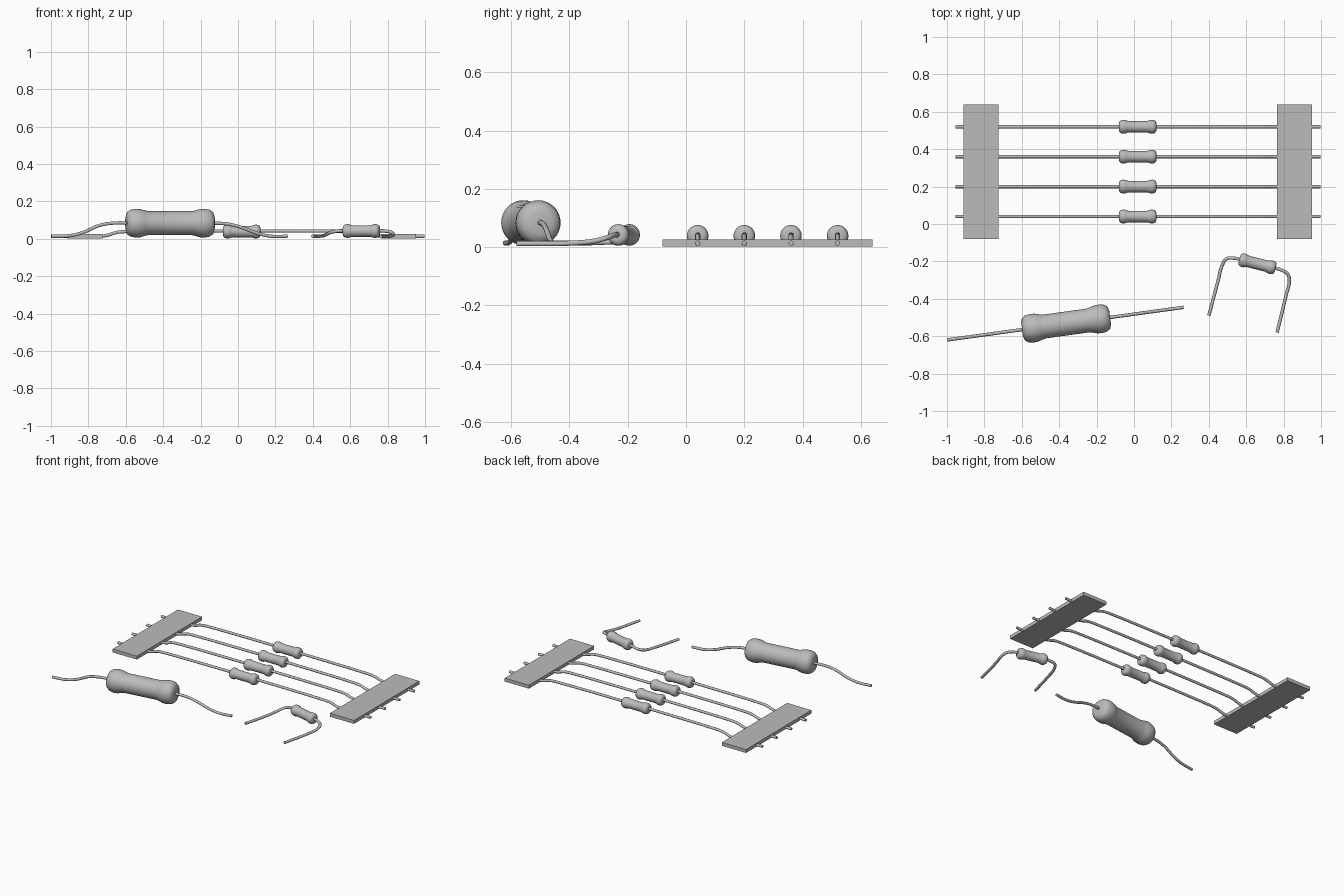
import bpy, bmesh, math
from mathutils import Vector, Matrix

cube = bpy.data.objects.get("Cube")
if cube:
    bpy.data.objects.remove(cube, do_unlink=True)

grey = bpy.data.materials.new("plain grey")
grey.use_nodes = True
grey.diffuse_color = (0.5, 0.5, 0.5, 1)
grey.node_tree.nodes["Principled BSDF"].inputs["Base Color"].default_value = (0.5, 0.5, 0.5, 1)


def finish(obj, smooth=True):
    obj.data.materials.clear()
    obj.data.materials.append(grey)
    if smooth:
        bpy.ops.object.select_all(action='DESELECT')
        obj.select_set(True)
        bpy.context.view_layer.objects.active = obj
        bpy.ops.object.shade_smooth_by_angle(angle=math.radians(50))


def add_mesh(name, bm):
    mesh = bpy.data.meshes.new(name)
    bm.to_mesh(mesh)
    bm.free()
    obj = bpy.data.objects.new(name, mesh)
    bpy.context.collection.objects.link(obj)
    return obj


# Half outline of a body: (fraction of half length, fraction of radius)
HALF = [(1, 0), (1, .5), (.97, .78), (.9, .93), (.79, 1), (.68, .98), (.59, .9), (.5, .83)]


def body(name, centre, length, radius, angle=0):
    """Dumbbell shaped body, lathed around its own long axis."""
    outline = HALF + [(-a, r) for a, r in reversed(HALF)]
    bm = bmesh.new()
    verts = [bm.verts.new((a * length / 2, 0, r * radius)) for a, r in outline]
    edges = [bm.edges.new(pair) for pair in zip(verts, verts[1:])]
    bmesh.ops.spin(bm, geom=verts + edges, cent=(0, 0, 0), axis=(1, 0, 0),
                   angle=math.tau, steps=32, use_duplicate=False)
    bmesh.ops.remove_doubles(bm, verts=bm.verts, dist=1e-5)
    bmesh.ops.recalc_face_normals(bm, faces=bm.faces)
    bm.transform(Matrix.Translation(centre) @ Matrix.Rotation(angle, 4, 'Z'))
    finish(add_mesh(name, bm))


def wire(name, points, radius=0.009):
    """Round wire along a smooth path."""
    curve = bpy.data.curves.new(name, 'CURVE')
    curve.dimensions = '3D'
    curve.bevel_depth = radius
    curve.bevel_resolution = 3
    curve.resolution_u = 6
    curve.use_fill_caps = True
    spline = curve.splines.new('BEZIER')
    spline.bezier_points.add(len(points) - 1)
    for bp, p in zip(spline.bezier_points, points):
        bp.co = p
        bp.handle_left_type = bp.handle_right_type = 'AUTO'
    helper = bpy.data.objects.new(name + " path", curve)
    bpy.context.collection.objects.link(helper)
    graph = bpy.context.evaluated_depsgraph_get()
    mesh = bpy.data.meshes.new_from_object(helper.evaluated_get(graph))
    bpy.data.objects.remove(helper, do_unlink=True)
    obj = bpy.data.objects.new(name, mesh)
    bpy.context.collection.objects.link(obj)
    finish(obj)


# Tape strips holding the row
for name, x0, x1 in (("left_tape", .765, .952), ("right_tape", -.912, -.725)):
    bm = bmesh.new()
    bmesh.ops.create_cube(bm, size=1)
    bm.transform(Matrix.Translation(((x0 + x1) / 2, .28, .015))
                 @ Matrix.Diagonal((x1 - x0, .72, .024, 1)))
    finish(add_mesh(name, bm), smooth=False)

# Row of four small resistors
for i in range(4):
    y = .04 + .16 * i
    body(f"row_body_{i + 1}", (.02, y, .039), .2, .037)
    path = [(-.955, .014), (-.74, .014), (-.7, .019), (-.65, .034), (-.6, .039),
            (.64, .039), (.69, .034), (.74, .019), (.78, .014), (.998, .014)]
    wire(f"row_wire_{i + 1}", [(x, y, z) for x, z in path])

# Large loose resistor with leads sagging to the ground
slope = .138
body("large_body", (-.363, -.532, .084), .475, .077, math.atan(slope))
path = [(-.998, .014), (-.9, .017), (-.83, .034), (-.74, .072), (-.67, .084), (-.55, .084),
        (-.18, .084), (-.06, .08), (.01, .064), (.11, .028), (.18, .014), (.265, .014)]
wire("large_wire", [(x, -.482 + slope * x, z) for x, z in path])

# Small loose resistor with bent legs
body("bent_body", (.66, -.213, .042), .2, .037, math.radians(-14))
wire("bent_wire", [
    (.4, -.49, .014), (.45, -.302, .016), (.472, -.22, .023), (.495, -.186, .034),
    (.535, -.183, .042), (.6, -.198, .042), (.72, -.228, .042), (.785, -.245, .042),
    (.822, -.268, .034), (.83, -.31, .022), (.815, -.374, .015), (.765, -.58, .012)])
